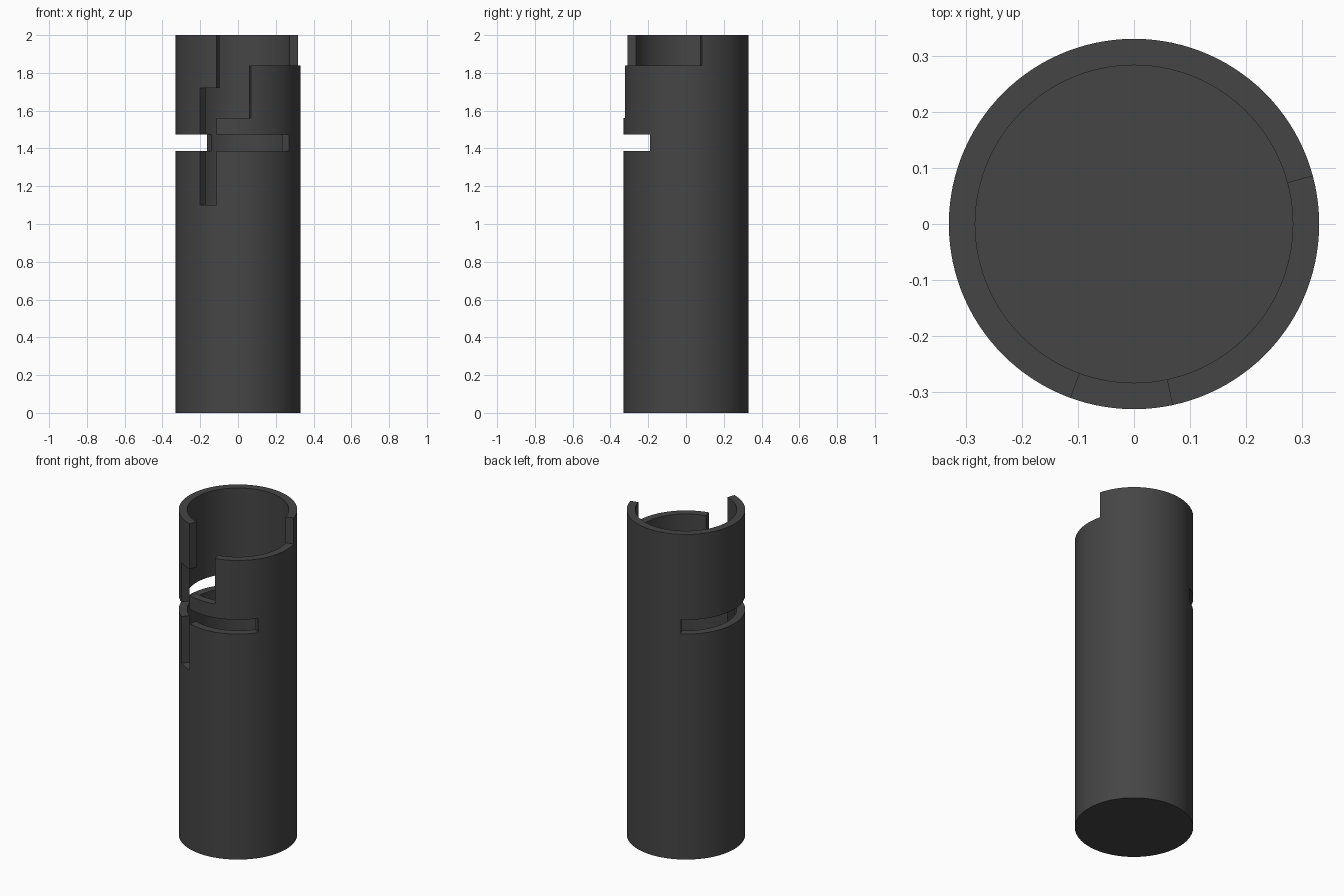
import bpy, bmesh, math

if "Cube" in bpy.data.objects:
    bpy.data.objects.remove(bpy.data.objects["Cube"])

R_OUT, R_IN, HEIGHT, FLOOR = 0.33, 0.283, 2.0, 0.05

# Openings through the wall: start angle, end angle (degrees), bottom, top
OPENINGS = [
    (250, 375, 1.84, HEIGHT),    # wide top notch
    (250, 282, 1.56, HEIGHT),    # stepped middle notch
    (232.5, 250, 1.10, 1.72),    # vertical key slot
    (120, 325, 1.387, 1.475),    # horizontal slot
]

angles = sorted(set(range(0, 360, 3)) | {a % 360 for o in OPENINGS for a in o[:2]})
levels = sorted({0.0, FLOOR, HEIGHT} | {z for o in OPENINGS for z in o[2:]})
N, M = len(angles), len(levels) - 1

bm = bmesh.new()
cache = {}


def vert(i, j, r):
    key = (i % N, j, r)
    if key not in cache:
        a = math.radians(angles[i % N])
        cache[key] = bm.verts.new((r * math.cos(a), r * math.sin(a), levels[j]))
    return cache[key]


def solid(i, j):
    """True where the wall cell is not cut by an opening."""
    if not 0 <= j < M:
        return False
    a0 = angles[i % N]
    a1 = angles[(i + 1) % N] or 360
    a, z = (a0 + a1) / 2, (levels[j] + levels[j + 1]) / 2
    return not any((s < a < e or s < a + 360 < e) and lo < z < hi
                   for s, e, lo, hi in OPENINGS)


def quad(*corners):
    bm.faces.new([vert(*c) for c in corners])


# Curved wall with the cut edges closed
for i in range(N):
    k = i + 1
    for j in range(M):
        t = j + 1
        if not solid(i, j):
            continue
        quad((i, j, R_OUT), (k, j, R_OUT), (k, t, R_OUT), (i, t, R_OUT))
        if j > 0:
            quad((k, j, R_IN), (i, j, R_IN), (i, t, R_IN), (k, t, R_IN))
        if not solid(i, t):
            quad((i, t, R_OUT), (k, t, R_OUT), (k, t, R_IN), (i, t, R_IN))
        if j > 0 and not solid(i, j - 1):
            quad((k, j, R_OUT), (i, j, R_OUT), (i, j, R_IN), (k, j, R_IN))
        if not solid(i - 1, j):
            quad((i, j, R_OUT), (i, t, R_OUT), (i, t, R_IN), (i, j, R_IN))
        if not solid(k, j):
            quad((k, j, R_IN), (k, t, R_IN), (k, t, R_OUT), (k, j, R_OUT))

# Closed base: underside and inner floor
bm.faces.new([vert(i, 0, R_OUT) for i in reversed(range(N))])
bm.faces.new([vert(i, 1, R_IN) for i in range(N)])
bmesh.ops.recalc_face_normals(bm, faces=bm.faces)

mesh = bpy.data.meshes.new("slotted_tube")
bm.to_mesh(mesh)
bm.free()
tube = bpy.data.objects.new("slotted_tube", mesh)
bpy.context.collection.objects.link(tube)

grey = bpy.data.materials.new("dark_grey")
grey.diffuse_color = (0.06, 0.06, 0.06, 1)
grey.use_nodes = True
grey.node_tree.nodes["Principled BSDF"].inputs["Base Color"].default_value = grey.diffuse_color
mesh.materials.append(grey)

# Smooth curved walls, sharp cut edges
bpy.context.view_layer.objects.active = tube
tube.select_set(True)
bpy.ops.object.shade_smooth_by_angle(angle=math.radians(30))
